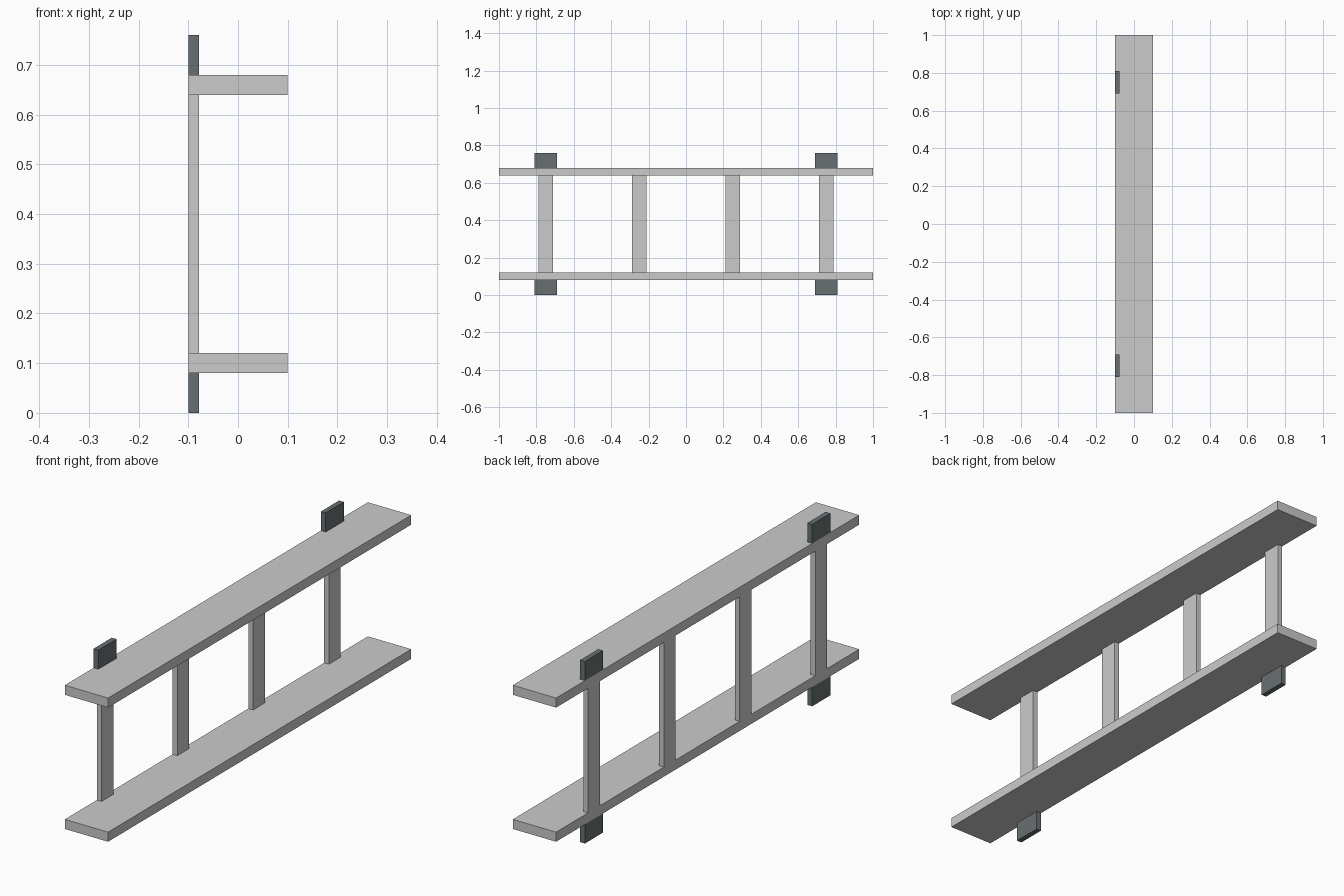
import bpy

if "Cube" in bpy.data.objects:
    bpy.data.objects.remove(bpy.data.objects["Cube"])

metal = bpy.data.materials.new("dark_metal")
metal.diffuse_color = (0.14, 0.16, 0.17, 1)
metal.use_nodes = True
metal.node_tree.nodes["Principled BSDF"].inputs["Base Color"].default_value = metal.diffuse_color


def box(name, x, y, z, mat=None):
    bpy.ops.mesh.primitive_cube_add(
        size=1, location=[(a + b) / 2 for a, b in (x, y, z)])
    ob = bpy.context.object
    ob.name = name
    ob.scale = [b - a for a, b in (x, y, z)]
    bpy.ops.object.transform_apply(location=False, rotation=False, scale=True)
    if mat:
        ob.data.materials.append(mat)


BACK = (-0.1, -0.078)

# Two long shelf boards
box("lower_shelf", (-0.1, 0.1), (-1, 1), (0.08, 0.12))
box("upper_shelf", (-0.1, 0.1), (-1, 1), (0.64, 0.68))

# Four uprights flush with the back edge
for y in (-0.75, -0.25, 0.25, 0.75):
    box("upright", BACK, (y - 0.039, y + 0.039), (0.12, 0.64))

# Dark wall brackets below and above the outer uprights
for y in (-0.75, 0.75):
    box("lower_bracket", BACK, (y - 0.06, y + 0.06), (0, 0.08), metal)
    box("upper_bracket", BACK, (y - 0.06, y + 0.06), (0.68, 0.76), metal)
